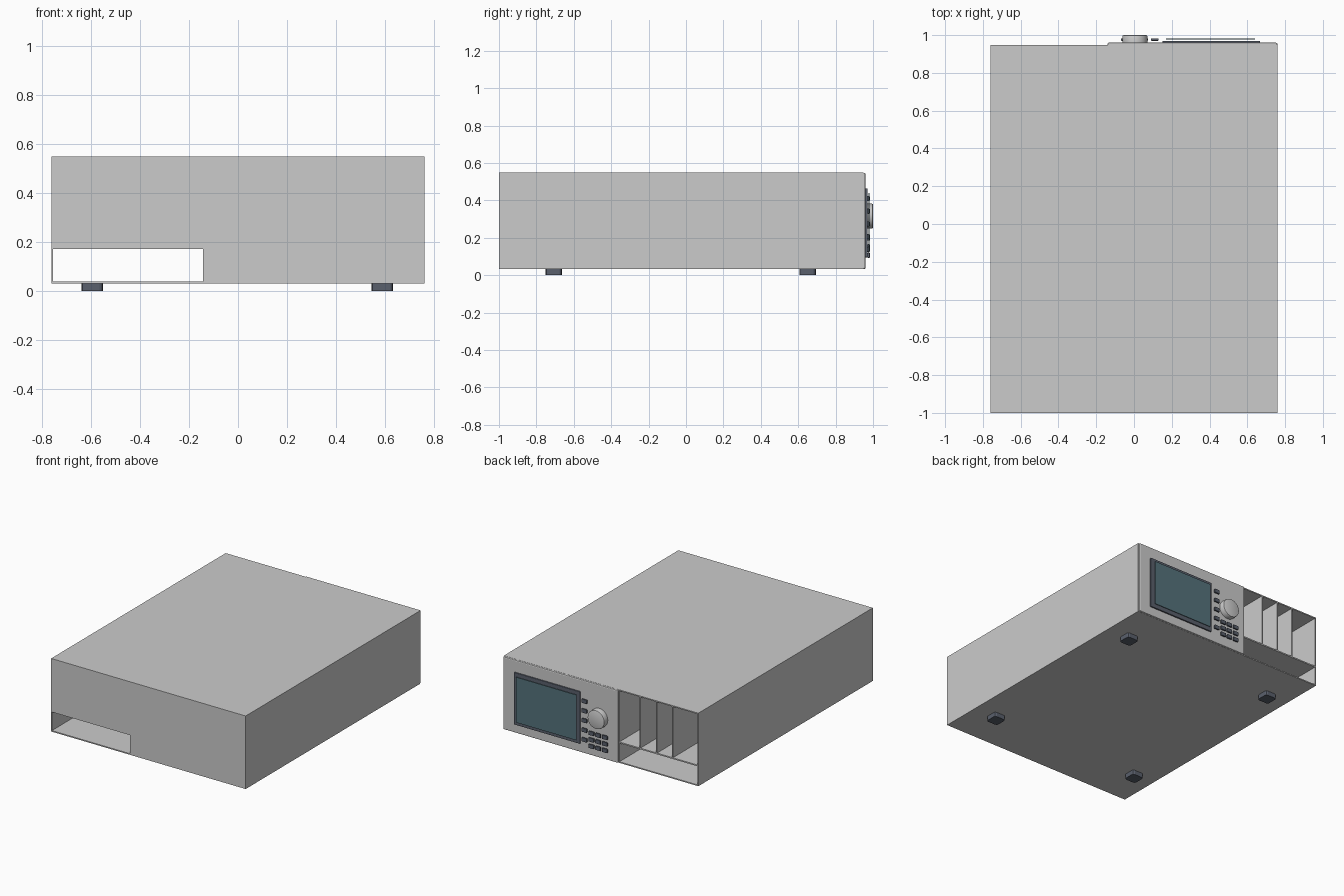
import bpy, bmesh, math
from mathutils import Matrix, Vector

if "Cube" in bpy.data.objects:
    bpy.data.objects.remove(bpy.data.objects["Cube"])


def material(name, rgb):
    m = bpy.data.materials.new(name)
    m.diffuse_color = (*rgb, 1)
    m.use_nodes = True
    m.node_tree.nodes["Principled BSDF"].inputs["Base Color"].default_value = m.diffuse_color
    return m


DARK = material("dark_plastic", (0.10, 0.115, 0.15))
GLASS = material("screen_glass", (0.09, 0.17, 0.20))


def add_box(bm, x, y, z):
    size = Vector((x[1] - x[0], y[1] - y[0], z[1] - z[0]))
    mid = Vector((sum(x) / 2, sum(y) / 2, sum(z) / 2))
    bmesh.ops.create_cube(bm, size=1, matrix=Matrix.Translation(mid) @ Matrix.Diagonal((*size, 1)))


def finish(name, bm, mat=None):
    mesh = bpy.data.meshes.new(name)
    bm.to_mesh(mesh)
    bm.free()
    ob = bpy.data.objects.new(name, mesh)
    bpy.context.collection.objects.link(ob)
    if mat:
        mesh.materials.append(mat)
    return ob


def box(name, x, y, z, mat=None, bevel=0.0, segments=2):
    bm = bmesh.new()
    add_box(bm, x, y, z)
    ob = finish(name, bm, mat)
    if bevel:
        mod = ob.modifiers.new("bevel", "BEVEL")
        mod.width, mod.segments = bevel, segments
    return ob


# casing with a through slot at the bottom and four deep card bays above it
case = box("case", (-0.76, 0.76), (-1, 0.948), (0.032, 0.548))
bm = bmesh.new()
add_box(bm, (-0.754, -0.143), (-1.1, 1.1), (0.04, 0.171))
walls = [-0.758, -0.557, -0.433, -0.303, -0.139]
for a, b in zip(walls, walls[1:]):
    add_box(bm, (a + 0.004, b - 0.004), (-0.99, 1.1), (0.18, 0.54))
cutter = finish("bay_cutter", bm)
cutter.hide_render = True
mod = case.modifiers.new("bays", "BOOLEAN")
mod.operation, mod.solver, mod.object = "DIFFERENCE", "EXACT", cutter
bpy.context.view_layer.objects.active = case
bpy.ops.object.modifier_apply(modifier="bays")
bpy.data.objects.remove(cutter)

# control panel with rounded rim
box("control_panel", (-0.14, 0.759), (0.94, 0.96), (0.033, 0.547), bevel=0.007)

# display
box("screen_frame", (0.15, 0.667), (0.958, 0.97), (0.095, 0.463), DARK, 0.003)
box("screen", (0.17, 0.64), (0.977, 0.981), (0.12, 0.44), GLASS)

# rotary knob
bm = bmesh.new()
bmesh.ops.create_cone(bm, cap_ends=True, segments=48, radius1=0.066, radius2=0.066, depth=0.04,
                      matrix=Matrix.Translation((0.005, 0.98, 0.316)) @ Matrix.Rotation(-math.pi / 2, 4, "X"))
rim = [e for e in bm.edges if all(v.co.y > 0.99 for v in e.verts)]
bmesh.ops.bevel(bm, geom=rim, offset=0.006, segments=2, affect="EDGES", profile=0.5)
knob = finish("knob", bm)
bpy.context.view_layer.objects.active = knob
knob.select_set(True)
bpy.ops.object.shade_smooth_by_angle()


# soft keys beside the screen, and the keypad below the knob
def button(name, x, z):
    box(name, (x - 0.02, x + 0.02), (0.97, 0.983), (z - 0.014, z + 0.014), DARK, 0.004)


for i in range(5):
    button(f"soft_key_{i}", 0.11, 0.41 - 0.068 * i)
for i, x in enumerate((0.055, 0.003, -0.05)):
    for j, z in enumerate((0.198, 0.152, 0.106)):
        button(f"keypad_{i}_{j}", x, z)

# feet, with chamfered vertical corners
for x in (-0.593, 0.588):
    for y in (-0.707, 0.65):
        bm = bmesh.new()
        add_box(bm, (x - 0.044, x + 0.044), (y - 0.044, y + 0.044), (0, 0.033))
        up = [e for e in bm.edges if abs(e.verts[0].co.z - e.verts[1].co.z) > 0.01]
        bmesh.ops.bevel(bm, geom=up, offset=0.014, segments=2, affect="EDGES", profile=0.5)
        finish("foot", bm, DARK)
